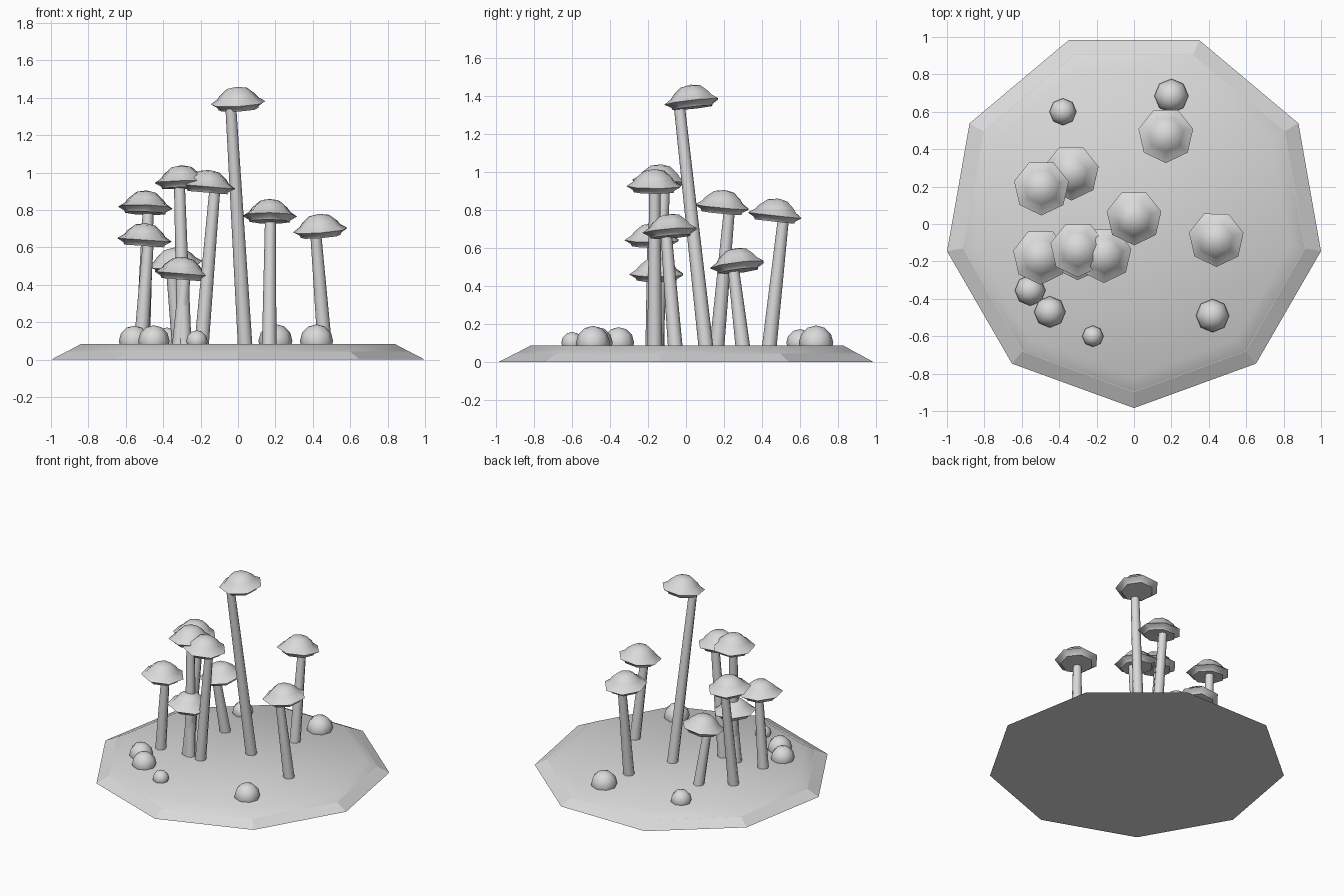
import bpy, bmesh, math
from mathutils import Vector, Matrix

if "Cube" in bpy.data.objects:
    bpy.data.objects.remove(bpy.data.objects["Cube"])

grey = bpy.data.materials.new("plain_grey")
grey.diffuse_color = (0.7, 0.7, 0.7, 1)
grey.use_nodes = True
grey.node_tree.nodes["Principled BSDF"].inputs["Base Color"].default_value = grey.diffuse_color


def lathe(name, profile, sides, matrix, smooth=None):
    """Stack rings (radius, z) with a corner facing the front; radius 0 is a pole."""
    bm = bmesh.new()
    rings = []
    for r, z in profile:
        if r == 0:
            rings.append([bm.verts.new((0, 0, z))])
        else:
            rings.append([bm.verts.new((r * math.sin(a), -r * math.cos(a), z))
                          for a in (2 * math.pi * i / sides for i in range(sides))])
    for lo, hi in zip(rings, rings[1:]):
        for i in range(sides):
            j = (i + 1) % sides
            if len(hi) == 1:
                bm.faces.new((lo[i], lo[j], hi[0]))
            elif len(lo) == 1:
                bm.faces.new((lo[0], hi[j], hi[i]))
            else:
                bm.faces.new((lo[i], lo[j], hi[j], hi[i]))
    if len(rings[0]) > 1:
        bm.faces.new(rings[0][::-1])
    if len(rings[-1]) > 1:
        bm.faces.new(rings[-1])
    bmesh.ops.recalc_face_normals(bm, faces=bm.faces)
    bm.transform(matrix)
    me = bpy.data.meshes.new(name)
    bm.to_mesh(me)
    bm.free()
    me.materials.append(grey)
    if smooth:
        me.shade_smooth()
        me.set_sharp_from_angle(angle=math.radians(smooth))
    ob = bpy.data.objects.new(name, me)
    bpy.context.collection.objects.link(ob)


# nine-sided ground: flat lower rim and softly shaded upper slab
mid = Matrix.Translation((0, 0.031, 0))
lathe("ground_rim", [(1.015, 0), (0.93, 0.044)], 9, mid)
lathe("ground_top", [(0.93, 0.043), (0.85, 0.085)], 9, mid, 60)

# mushrooms: cap x, y, rim height, lean in x and y per unit of height
mushrooms = [
    (0.00, 0.035, 1.37, -0.06, -0.11),
    (0.17, 0.475, 0.77, 0.01, 0.11),
    (0.44, -0.08, 0.69, -0.08, -0.08),
    (-0.495, 0.195, 0.815, 0.04, 0.09),
    (-0.335, 0.275, 0.51, -0.10, -0.12),
    (-0.50, -0.175, 0.64, 0.07, 0.0),
    (-0.30, -0.135, 0.95, -0.03, 0.05),
    (-0.16, -0.165, 0.925, 0.085, 0.0),
    (-0.30, -0.15, 0.46, 0.08, 0.0),
]
cap_profile = [(0.11, -0.032), (0.115, -0.02), (0.15, 0), (0.113, 0.024),
               (0.096, 0.046), (0.055, 0.08), (0, 0.09)]
for i, (x, y, h, dx, dy) in enumerate(mushrooms, 1):
    tilt = Vector((0, 0, 1)).rotation_difference(Vector((dx, dy, 1))).to_matrix().to_4x4()
    # the stem leans about its own middle, the cap sits above that middle
    low, half = 0.05, (h - 0.05) / 2
    lathe(f"mushroom_stem_{i}", [(0.039, -half), (0.029, half)], 8,
          Matrix.Translation((x, y, low + half)) @ tilt, 60)
    lathe(f"mushroom_cap_{i}", cap_profile, 7,
          Matrix.Translation((x, y, h)) @ tilt, 65)

# round stones half sunk in the ground
stones = [(-0.38, 0.60, 0.072), (0.20, 0.685, 0.091), (0.42, -0.49, 0.089),
          (-0.555, -0.355, 0.082), (-0.45, -0.47, 0.084), (-0.22, -0.60, 0.057)]
for i, (x, y, r) in enumerate(stones, 1):
    arc = [(0 if abs(a) == 90 else r * math.cos(math.radians(a)), r * math.sin(math.radians(a)))
           for a in range(-90, 91, 30)]
    lathe(f"stone_{i}", arc, 8, Matrix.Translation((x, y, 0.1)), 60)
